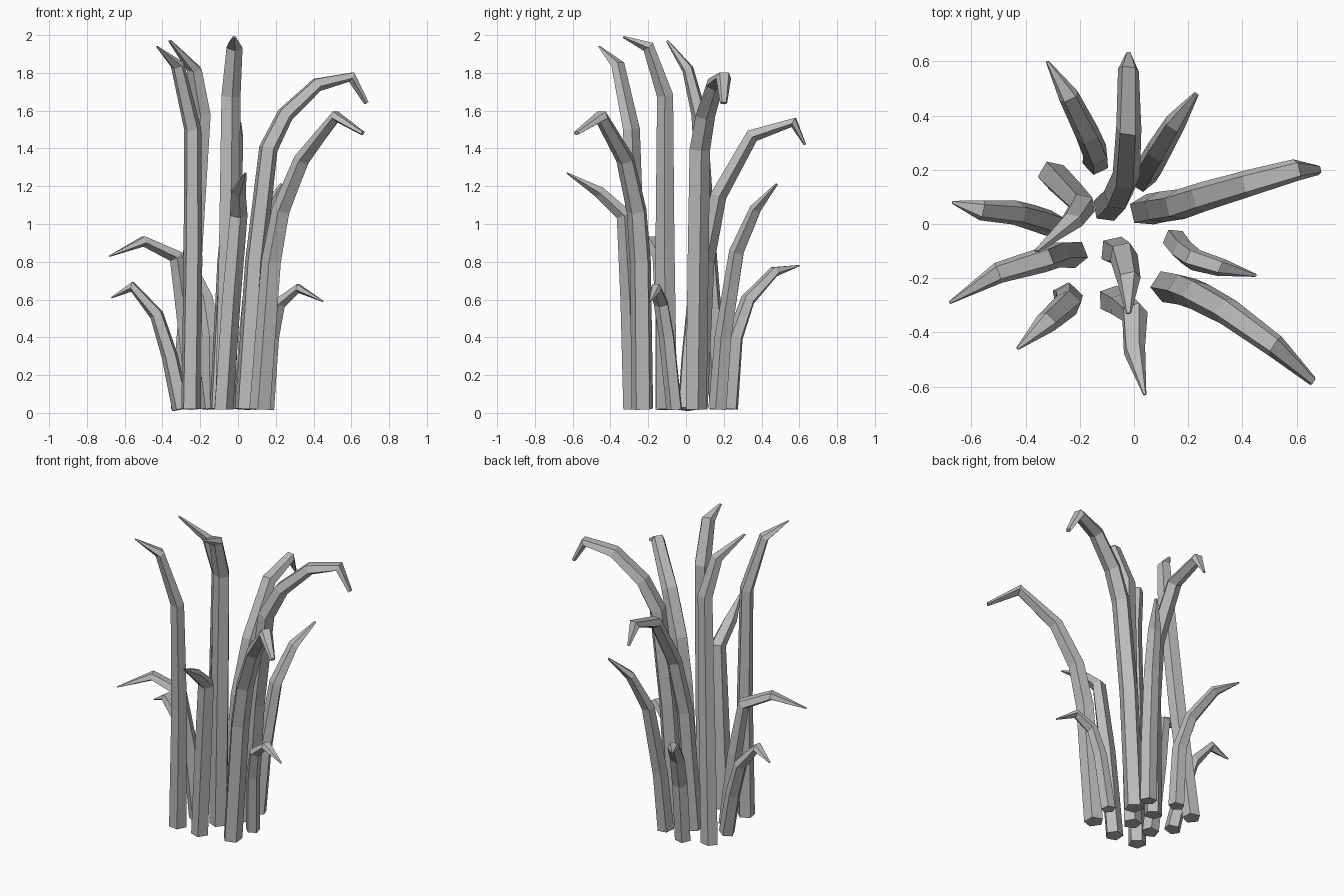
import bpy, math
from mathutils import Vector

cube = bpy.data.objects.get("Cube")
if cube:
    bpy.data.objects.remove(cube, do_unlink=True)

grey = bpy.data.materials.new("plain grey")
grey.use_nodes = True
colour = (0.5, 0.5, 0.5, 1)
grey.diffuse_color = colour
grey.node_tree.nodes["Principled BSDF"].inputs["Base Color"].default_value = colour

SIDES = 5


def blade(name, path, size=0.055, tip=0.006):
    """Sweep a flattening five-sided section along a bent path."""
    pts = [Vector(p) for p in path]
    lean = pts[-1] - pts[0]
    side = Vector((-lean.y, lean.x, 0)).normalized()
    last = len(pts) - 1
    verts, faces = [], []
    for i, p in enumerate(pts):
        before = (p - pts[max(i - 1, 0)]).normalized()
        after = (pts[min(i + 1, last)] - p).normalized()
        tangent = (before + after).normalized()
        normal = side.cross(tangent).normalized()
        s = i / last
        wide = tip if i == last else size * (1 - 0.5 * s ** 3)
        thick = wide * (1 - 0.35 * s)
        for k in range(SIDES):
            a = math.tau * k / SIDES + math.pi / 2
            verts.append(p + side * wide * math.cos(a) + normal * thick * math.sin(a))
    for i in range(last):
        for k in range(SIDES):
            n = (k + 1) % SIDES
            a, b = i * SIDES, (i + 1) * SIDES
            faces.append((a + k, a + n, b + n, b + k))
    faces.append(tuple(reversed(range(SIDES))))
    faces.append(tuple(range(last * SIDES, (last + 1) * SIDES)))
    mesh = bpy.data.meshes.new(name)
    mesh.from_pydata(verts, [], faces)
    mesh.materials.append(grey)
    mesh.update()
    obj = bpy.data.objects.new(name, mesh)
    bpy.context.collection.objects.link(obj)


# Tall arching blades
blade("arching_blade_right", [(.04, .05, .02), (.09, .06, .8), (.16, .07, 1.4), (.25, .1, 1.58),
                              (.42, .15, 1.74), (.6, .2, 1.78), (.68, .2, 1.64)], .06, .02)
blade("arching_blade_front", [(.12, -.23, .02), (.18, -.24, .8), (.23, -.26, 1.07),
                              (.34, -.32, 1.34), (.52, -.45, 1.57), (.66, -.58, 1.48)], .06, .018)
blade("arching_blade_back", [(-.1, .06, .02), (-.06, .1, .8), (-.03, .17, 1.15),
                             (-.02, .35, 1.47), (-.02, .57, 1.54), (-.02, .63, 1.42)], .055, .01)

# Tall upright blades
blade("upright_blade_middle", [(-.07, -.1, .02), (-.05, -.11, .9), (-.04, -.11, 1.68),
                               (-.02, -.2, 1.94), (-.02, -.33, 1.99)], .058, .01)
blade("upright_blade_corner", [(-.25, -.27, .02), (-.24, -.27, .8), (-.24, -.29, 1.5),
                               (-.32, -.36, 1.84), (-.43, -.46, 1.94)], .055)
blade("upright_blade_side", [(-.3, .18, .02), (-.24, .12, .8), (-.19, .07, 1.58),
                             (-.23, .01, 1.82), (-.36, -.1, 1.97)], .055, .01)

# Medium blades
blade("medium_blade_front", [(-.08, -.28, .02), (-.04, -.3, .6), (0, -.33, 1.05),
                             (0, -.46, 1.17), (.04, -.63, 1.27)], .055)
blade("medium_blade_back", [(.03, .17, .02), (.05, .2, .4), (.09, .27, .85),
                            (.15, .37, 1.08), (.23, .48, 1.21)], .052, .01)

# Short drooping blades
blade("short_blade_right", [(.15, -.06, .02), (.18, -.1, .4), (.22, -.13, .58),
                            (.32, -.16, .66), (.45, -.19, .59)], .045)
blade("short_blade_back", [(-.14, .23, .02), (-.14, .26, .4), (-.17, .33, .6),
                           (-.24, .47, .75), (-.32, .6, .78)], .05)
blade("short_blade_left", [(-.3, 0, .02), (-.36, .02, .3), (-.43, .04, .52),
                           (-.56, .05, .67), (-.67, .08, .61)], .05)
blade("short_blade_front_left", [(-.22, -.11, .02), (-.28, -.11, .5), (-.33, -.13, .83),
                                 (-.5, -.18, .91), (-.68, -.29, .83)], .052)
